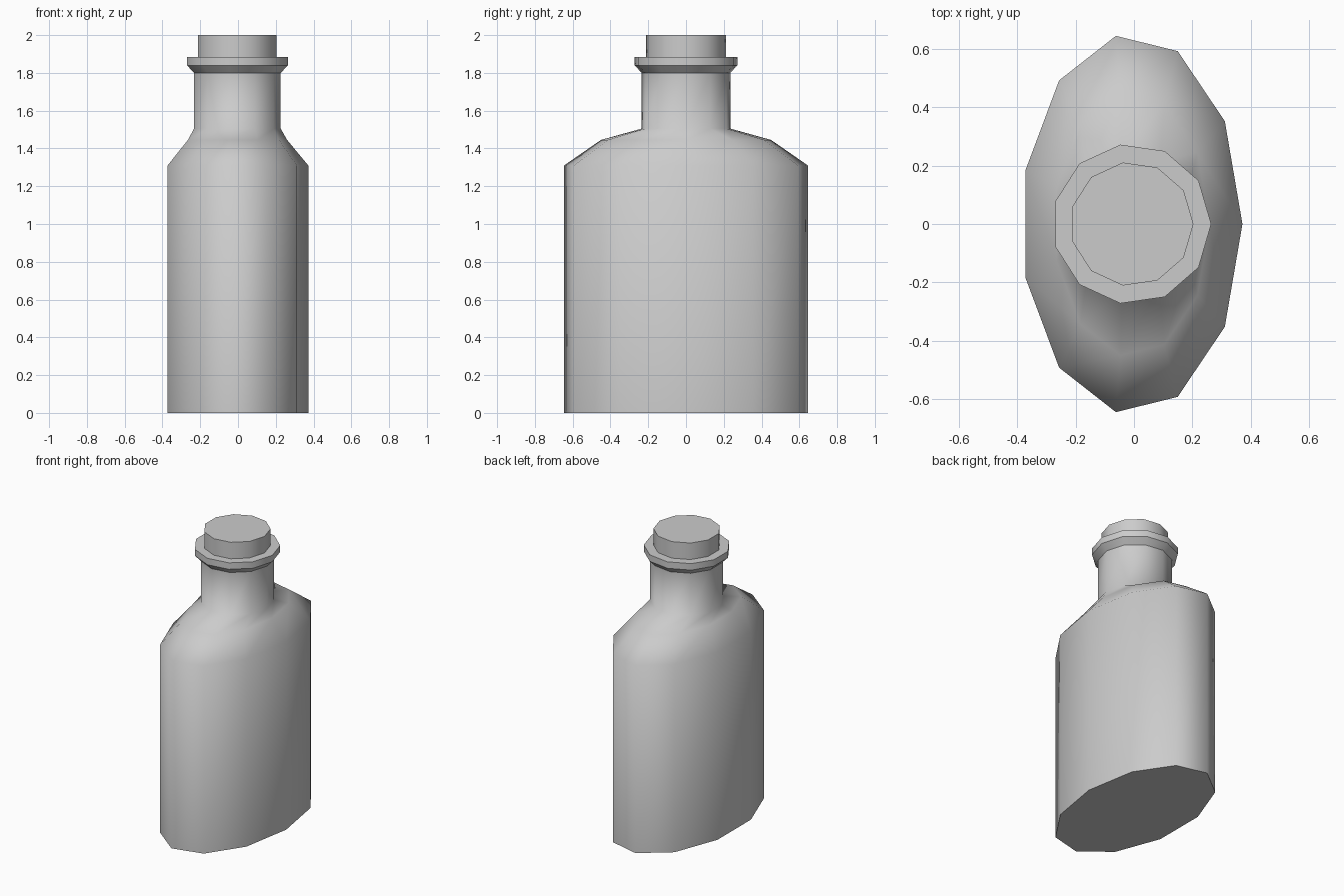
import bpy, math

if "Cube" in bpy.data.objects:
    bpy.data.objects.remove(bpy.data.objects["Cube"])

SIDES = 11
CX = -0.008  # centres the odd-sided rings on x = 0


def lathe(name, rings, cap_bottom, cap_top, angle):
    """Skin a stack of elliptical rings given as (rx, ry, z)."""
    verts, faces = [], []
    for rx, ry, z in rings:
        for k in range(SIDES):
            a = 2 * math.pi * k / SIDES
            verts.append((CX + rx * math.cos(a), ry * math.sin(a), z))
    for r in range(len(rings) - 1):
        for k in range(SIDES):
            n = (k + 1) % SIDES
            lo, hi = r * SIDES, (r + 1) * SIDES
            faces.append((lo + k, lo + n, hi + n, hi + k))
    if cap_bottom:
        faces.append(tuple(reversed(range(SIDES))))
    if cap_top:
        top = (len(rings) - 1) * SIDES
        faces.append(tuple(range(top, top + SIDES)))
    mesh = bpy.data.meshes.new(name)
    mesh.from_pydata(verts, [], faces)
    mesh.update()
    ob = bpy.data.objects.new(name, mesh)
    bpy.context.collection.objects.link(ob)
    bpy.ops.object.select_all(action='DESELECT')
    ob.select_set(True)
    bpy.context.view_layer.objects.active = ob
    bpy.ops.object.shade_smooth_by_angle(angle=math.radians(angle))
    return ob


# Oval body, sloping shoulder and round neck
lathe("bottle_body", [
    (0.38, 0.652, 0.0),
    (0.38, 0.652, 1.31),
    (0.268, 0.455, 1.445),
    (0.234, 0.237, 1.505),
    (0.234, 0.237, 1.80),
], True, False, 80)

# Flared collar around the mouth
lathe("collar", [
    (0.234, 0.237, 1.80),
    (0.273, 0.275, 1.84),
    (0.273, 0.275, 1.885),
    (0.212, 0.213, 1.885),
], False, False, 40)

# Stopper rising from the mouth
lathe("stopper", [
    (0.212, 0.213, 1.885),
    (0.212, 0.213, 2.0),
], False, True, 40)
